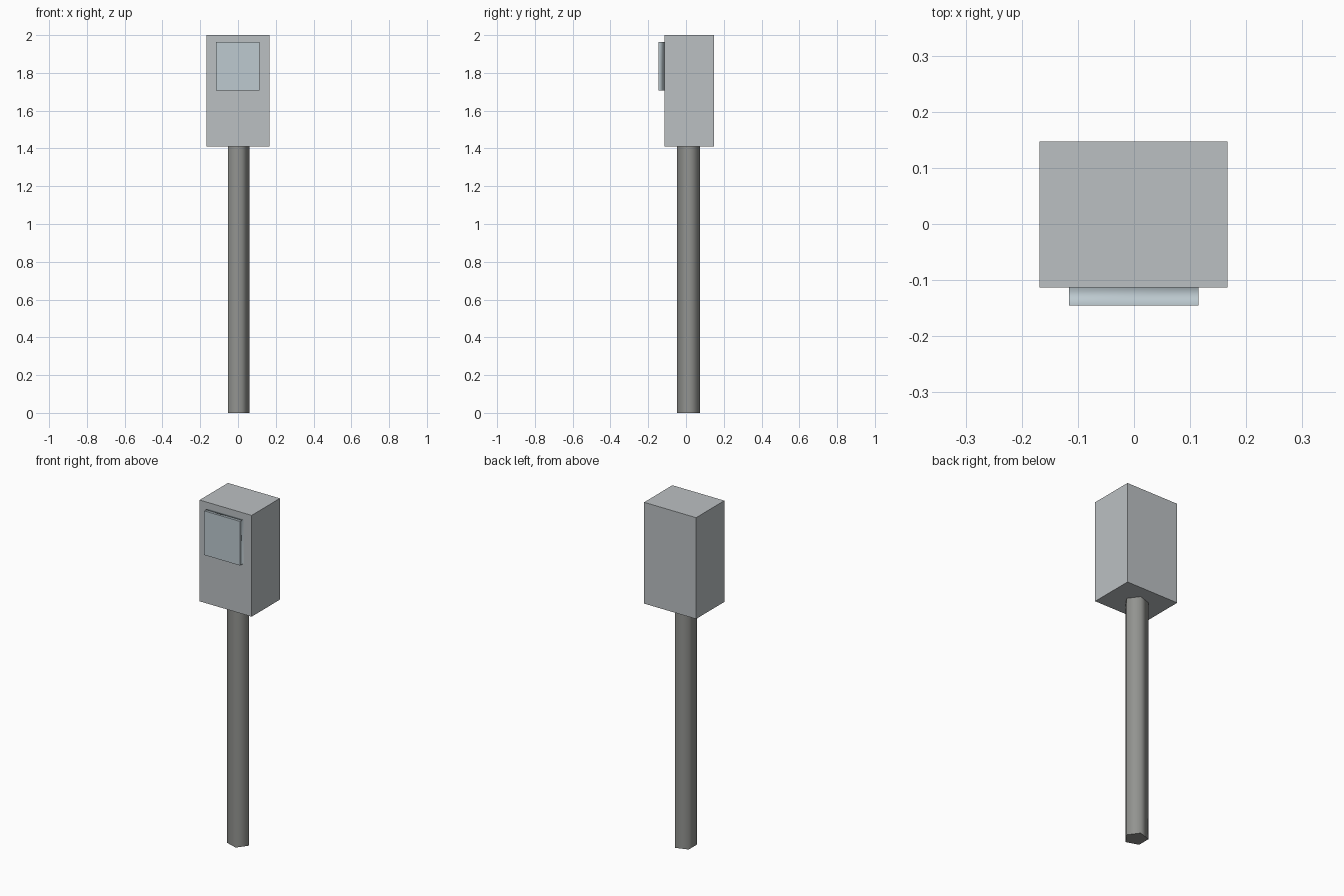
import bpy, bmesh, math

if "Cube" in bpy.data.objects:
    bpy.data.objects.remove(bpy.data.objects["Cube"])


def paint(ob, rgb):
    mat = bpy.data.materials.new(ob.name + "_colour")
    mat.diffuse_color = (*rgb, 1)
    mat.use_nodes = True
    mat.node_tree.nodes["Principled BSDF"].inputs["Base Color"].default_value = mat.diffuse_color
    ob.data.materials.append(mat)


def make_box(name, lo, hi):
    bpy.ops.mesh.primitive_cube_add(size=1, location=[(a + b) / 2 for a, b in zip(lo, hi)])
    ob = bpy.context.object
    ob.name = name
    ob.scale = [b - a for a, b in zip(lo, hi)]
    bpy.ops.object.transform_apply(location=False, rotation=False, scale=True)
    return ob


# Housing: plain flat-shaded box on top of the pole
housing = make_box("housing", (-0.168, -0.113, 1.41), (0.167, 0.147, 2.0))
paint(housing, (0.50, 0.53, 0.545))

# Front panel: thin plate, flat face, rim shaded softly towards the back
panel = make_box("front_panel", (-0.116, -0.145, 1.706), (0.115, -0.112, 1.963))
bpy.ops.object.shade_smooth()
bm = bmesh.new()
bm.from_mesh(panel.data)
for e in bm.edges:
    at_back = all(v.co.y > 0 for v in e.verts)
    e.smooth = at_back
bm.to_mesh(panel.data)
bm.free()
soft = panel.modifiers.new("weighted", 'WEIGHTED_NORMAL')
soft.keep_sharp = True
paint(panel, (0.51, 0.59, 0.63))

# Pole: five-sided column with smooth sides, one corner facing +x
bpy.ops.mesh.primitive_cylinder_add(vertices=5, radius=0.064, depth=1.412,
                                    location=(-0.002, 0.014, 0.706),
                                    rotation=(0, 0, -math.pi / 2))
pole = bpy.context.object
pole.name = "pole"
bpy.ops.object.transform_apply(location=False, rotation=True, scale=False)
bpy.ops.object.shade_smooth_by_angle(angle=math.radians(80))
paint(pole, (0.29, 0.295, 0.28))
